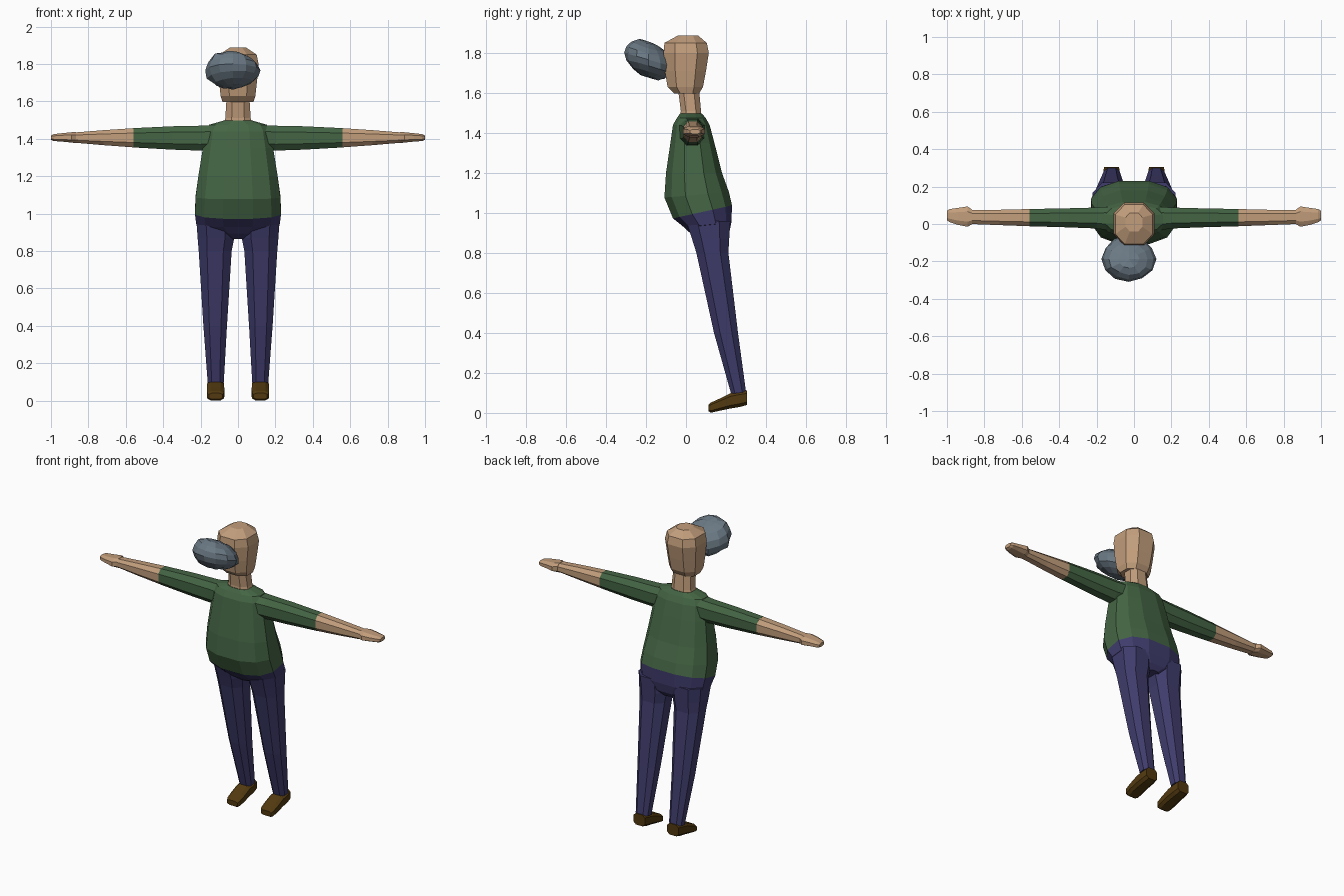
import bpy, bmesh, math, random
from mathutils import Vector

random.seed(4)


def material(name, rgb):
    m = bpy.data.materials.new(name)
    m.diffuse_color = (*rgb, 1)
    return m


skin = material("skin", (0.54, 0.34, 0.20))
green = material("green_sweater", (0.058, 0.130, 0.058))
navy = material("navy_trousers", (0.050, 0.045, 0.150))
brown = material("brown_leather", (0.085, 0.042, 0.005))
grey = material("blue_grey", (0.145, 0.190, 0.230))


def outline(n, power):
    """Rounded polygon with flat sides, filling -1..1 on both axes."""
    pts = []
    for i in range(n):
        a = 2 * math.pi * (i + 0.5) / n
        c, s = math.cos(a), math.sin(a)
        pts.append((math.copysign(abs(c) ** power, c), math.copysign(abs(s) ** power, s)))
    mu = max(p[0] for p in pts)
    mv = max(p[1] for p in pts)
    return [(u / mu, v / mv) for u, v in pts]


def finish(name, bm, mat):
    bmesh.ops.recalc_face_normals(bm, faces=bm.faces[:])
    mesh = bpy.data.meshes.new(name)
    bm.to_mesh(mesh)
    bm.free()
    mesh.materials.append(mat)
    obj = bpy.data.objects.new(name, mesh)
    bpy.context.collection.objects.link(obj)
    return obj


def loft(name, mat, rings, n=8, power=0.8):
    """Skin a list of (centre, u_vector, v_vector) cross-sections."""
    bm = bmesh.new()
    shape = outline(n, power)
    loops = [[bm.verts.new(Vector(c) + Vector(u) * a + Vector(v) * b) for a, b in shape]
             for c, u, v in rings]
    for lo, hi in zip(loops, loops[1:]):
        for i in range(n):
            j = (i + 1) % n
            bm.faces.new((lo[i], lo[j], hi[j], hi[i]))
    bm.faces.new(loops[0][::-1])
    bm.faces.new(loops[-1])
    return finish(name, bm, mat)


def upright(rows):
    """Rows of (x, y_front, y_back, z, half_width, slope)."""
    return [((x, (f + b) / 2, z), (w, 0, 0), (0, (b - f) / 2, (b - f) / 2 * t))
            for x, f, b, z, w, t in rows]


# Sweater body
loft("sweater", green, upright([
    (0, -0.065, 0.230, 1.005, 0.230, 0.22),
    (0, -0.108, 0.215, 1.09, 0.227, 0.08),
    (0, -0.100, 0.180, 1.20, 0.212, 0),
    (0, -0.078, 0.142, 1.35, 0.188, 0),
    (0, -0.065, 0.118, 1.44, 0.172, 0),
    (0, -0.045, 0.098, 1.475, 0.155, 0),
    (0, -0.030, 0.080, 1.497, 0.078, 0)]), 12, 0.8)

# Hips of the trousers
loft("trouser_hips", navy, upright([
    (0, -0.065, 0.230, 1.005, 0.230, 0.22),
    (0, -0.010, 0.227, 0.94, 0.222, 0.1),
    (0, 0.025, 0.215, 0.895, 0.150, 0),
    (0, 0.065, 0.195, 0.865, 0.050, 0)]), 12, 0.8)

# Neck and head
loft("neck", skin, upright([
    (0, -0.028, 0.078, 1.480, 0.076, 0),
    (0, -0.026, 0.075, 1.510, 0.068, 0),
    (0, -0.040, 0.065, 1.620, 0.061, 0)]))
loft("head", skin, upright([
    (0, -0.060, 0.065, 1.597, 0.083, 0),
    (0, -0.092, 0.085, 1.630, 0.093, 0),
    (0, -0.106, 0.100, 1.710, 0.102, 0),
    (0, -0.112, 0.114, 1.800, 0.110, 0),
    (0, -0.108, 0.104, 1.850, 0.100, 0),
    (0, -0.040, 0.060, 1.887, 0.045, 0)]))

# Faceted lump in front of the face
bm = bmesh.new()
bmesh.ops.create_uvsphere(bm, u_segments=12, v_segments=8, radius=1)
for v in bm.verts:
    k = random.uniform(0.95, 1.05)
    x, y, z = v.co * k
    z *= 1 - 0.18 * x
    v.co = (-0.028 + 0.146 * x, -0.187 + 0.121 * y, 1.766 + 0.093 * z - 0.035 * y)
finish("face_lump", bm, grey)

for side, s in (("left", 1), ("right", -1)):
    # Trouser leg, leaning back towards the ankle
    loft(side + "_trouser_leg", navy, upright([
        (0.122 * s, 0.000, 0.222, 0.960, 0.100, 0),
        (0.118 * s, 0.030, 0.216, 0.870, 0.098, 0),
        (0.122 * s, 0.052, 0.212, 0.800, 0.088, 0),
        (0.122 * s, 0.140, 0.260, 0.400, 0.063, 0),
        (0.119 * s, 0.226, 0.300, 0.100, 0.043, 0.15)]))

    # Shoe, pitched down towards the toe: (y, bottom, top, half width)
    loft(side + "_shoe", brown, [
        ((0.120 * s, y, (lo + hi) / 2), (w, 0, 0), (0, 0, (hi - lo) / 2))
        for y, lo, hi, w in ((0.306, 0.040, 0.113, 0.040),
                             (0.270, 0.030, 0.108, 0.045),
                             (0.222, 0.022, 0.098, 0.046),
                             (0.165, 0.010, 0.070, 0.047),
                             (0.125, 0.001, 0.052, 0.044),
                             (0.113, 0.008, 0.040, 0.036))], 8, 0.6)

    # Sleeve, forearm and hand: (x, y front, y back, bottom, top)
    parts = (
        ("_sleeve", green, ((0.10, -0.040, 0.095, 1.345, 1.475),
                            (0.20, -0.024, 0.088, 1.337, 1.470),
                            (0.35, -0.018, 0.084, 1.342, 1.467),
                            (0.56, -0.012, 0.080, 1.354, 1.457))),
        ("_forearm", skin, ((0.555, -0.012, 0.080, 1.354, 1.457),
                            (0.72, -0.006, 0.076, 1.366, 1.446),
                            (0.87, 0.000, 0.074, 1.379, 1.434))),
        ("_hand", skin, ((0.865, 0.000, 0.076, 1.377, 1.436),
                         (0.89, -0.015, 0.094, 1.380, 1.435),
                         (0.94, -0.005, 0.086, 1.385, 1.430),
                         (0.985, 0.010, 0.080, 1.388, 1.425),
                         (1.00, 0.020, 0.070, 1.395, 1.418))))
    for suffix, mat, rows in parts:
        loft(side + suffix, mat, [
            ((x * s, (f + b) / 2, (lo + hi) / 2), (0, (b - f) / 2, 0), (0, 0, (hi - lo) / 2))
            for x, f, b, lo, hi in rows])
